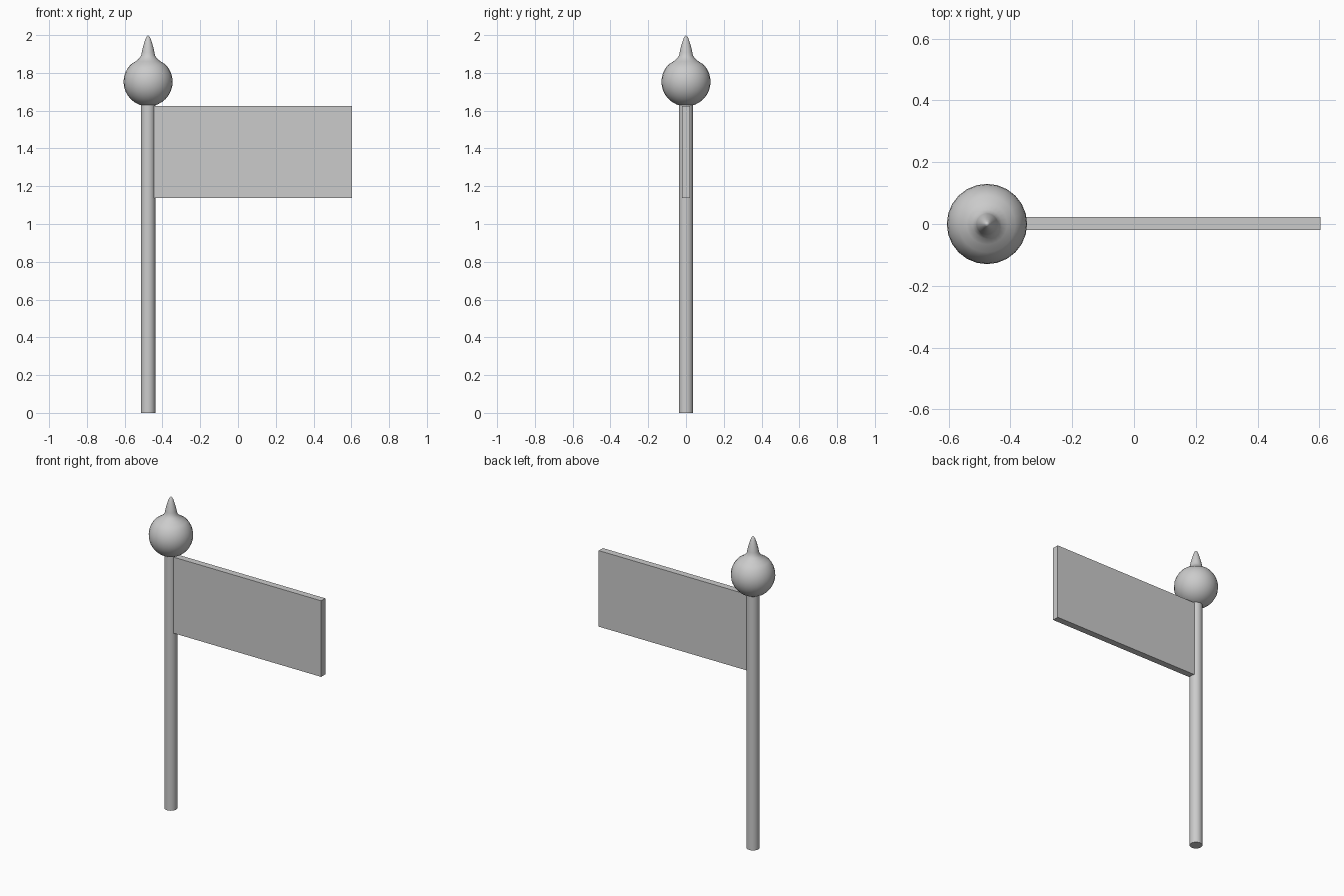
import bpy, bmesh, math

if "Cube" in bpy.data.objects:
    bpy.data.objects.remove(bpy.data.objects["Cube"])

POLE_X = -0.476


def finish(name, bm, smooth=True):
    bmesh.ops.recalc_face_normals(bm, faces=bm.faces[:])
    mesh = bpy.data.meshes.new(name)
    bm.to_mesh(mesh)
    bm.free()
    obj = bpy.data.objects.new(name, mesh)
    bpy.context.collection.objects.link(obj)
    if smooth:
        bpy.ops.object.select_all(action='DESELECT')
        obj.select_set(True)
        bpy.context.view_layer.objects.active = obj
        bpy.ops.object.shade_smooth_by_angle(angle=math.radians(40))
    return obj


def lathe(name, profile, sides):
    """Turn (radius, height) points around the pole axis; ends lie on the axis."""
    bm = bmesh.new()
    verts = [bm.verts.new((POLE_X + r, 0, z)) for r, z in profile]
    edges = [bm.edges.new(pair) for pair in zip(verts, verts[1:])]
    bmesh.ops.spin(bm, geom=verts + edges, cent=(POLE_X, 0, 0), axis=(0, 0, 1),
                   angle=math.tau, steps=sides, use_duplicate=False)
    bmesh.ops.remove_doubles(bm, verts=bm.verts[:], dist=1e-4)
    return finish(name, bm)


# Pole
bm = bmesh.new()
bmesh.ops.create_cone(bm, cap_ends=True, segments=24, radius1=0.038,
                      radius2=0.038, depth=1.64)
bmesh.ops.translate(bm, verts=bm.verts[:], vec=(POLE_X, 0, 0.82))
finish("pole", bm)

# Ball finial flowing through a concave neck into a pointed tip
R, CZ = 0.13, 1.753
ball = [(R * math.sin(a), CZ - R * math.cos(a))
        for a in (math.radians(135) * i / 12 for i in range(13))]
neck_and_tip = [(0.066, 1.861), (0.047, 1.877), (0.037, 1.892), (0.034, 1.907),
                (0.029, 1.930), (0.022, 1.955), (0.015, 1.977), (0.008, 1.992), (0, 2.0)]
lathe("finial", ball + neck_and_tip, 24)

# Flag panel, its inner edge buried in the pole
x0, x1, z0, z1 = POLE_X, 0.604, 1.138, 1.626
bm = bmesh.new()
bmesh.ops.create_cube(bm, size=1)
bmesh.ops.scale(bm, verts=bm.verts[:], vec=(x1 - x0, 0.042, z1 - z0))
bmesh.ops.translate(bm, verts=bm.verts[:], vec=((x0 + x1) / 2, 0.001, (z0 + z1) / 2))
finish("flag", bm, smooth=False)
